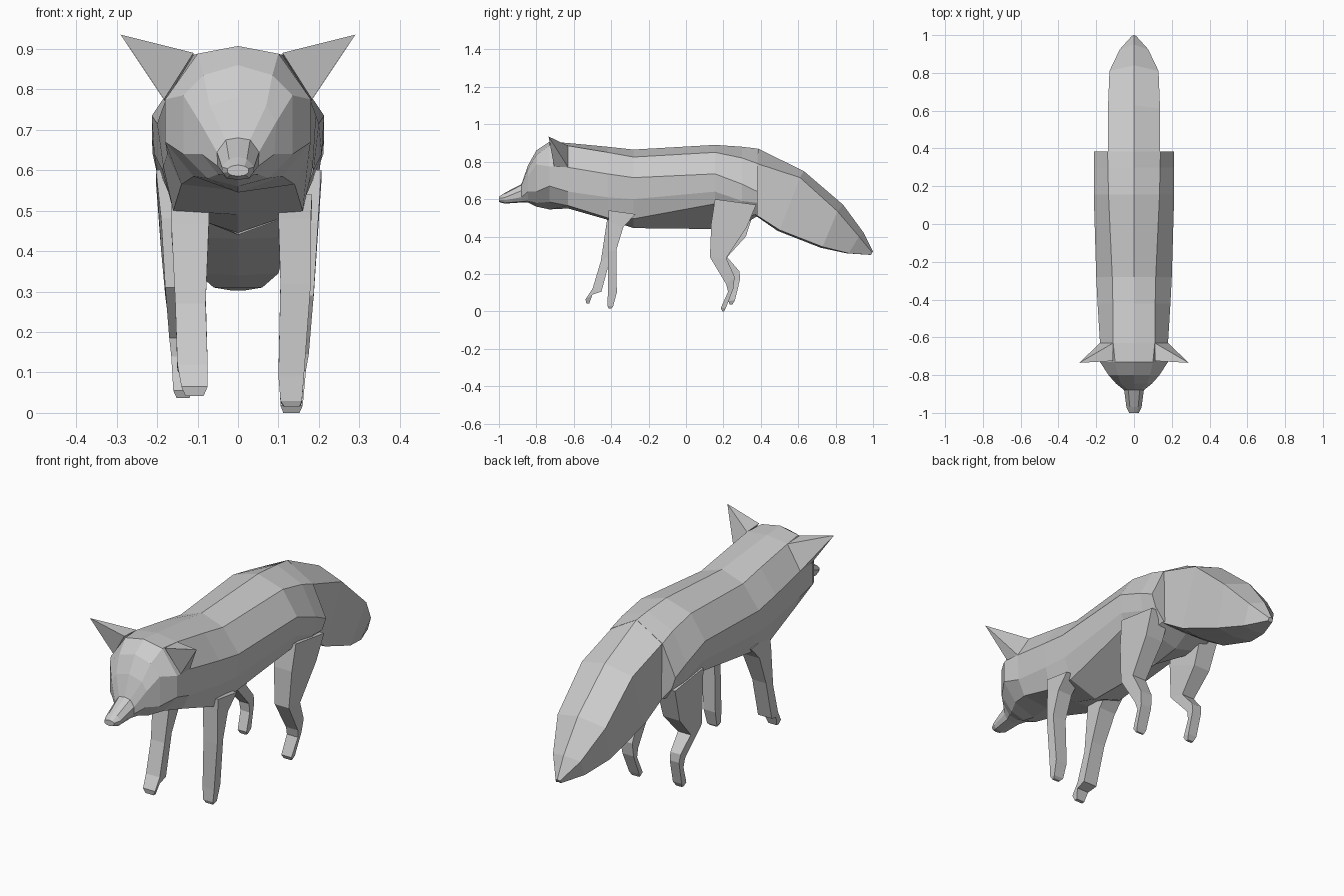
import bpy, bmesh


def make(name, rings):
    """Loft closed rings of 3D points into one flat-shaded object with capped ends."""
    bm = bmesh.new()
    loops = [[bm.verts.new(p) for p in ring] for ring in rings]
    n = len(loops[0])
    for a, b in zip(loops, loops[1:]):
        for i in range(n):
            j = (i + 1) % n
            bm.faces.new((a[i], a[j], b[j], b[i]))
    bm.faces.new(loops[0])
    bm.faces.new(loops[-1])
    bmesh.ops.recalc_face_normals(bm, faces=bm.faces)
    mesh = bpy.data.meshes.new(name)
    bm.to_mesh(mesh)
    bm.free()
    obj = bpy.data.objects.new(name, mesh)
    bpy.context.collection.objects.link(obj)
    return obj


def mirrored(half):
    """Half ring (first and last points on x = 0) to a full ring."""
    return half + [(-x, y, z) for x, y, z in half[-2:0:-1]]


def sections(table):
    """Rows of y, top z, side (x, z) points, bottom z."""
    return [mirrored([(0, y, top)] + [(x, y, z) for x, z in side] + [(0, y, bot)])
            for y, top, side, bot in table]


NECK = (-.63, .90, [(.11, .885), (.18, .77), (.175, .64), (.14, .565)], .55)

# Torso: ridge, shoulder edge, widest line, flank, belly edge
make("torso", sections([
    NECK,
    (-.42, .88, [(.112, .85), (.193, .735), (.185, .61), (.16, .50)], .49),
    (-.28, .865, [(.115, .825), (.2, .715), (.187, .60), (.15, .495)], .445),
    (.155, .89, [(.135, .85), (.213, .735), (.207, .64), (.185, .575)], .44),
    (.30, .88, [(.138, .82), (.213, .68), (.20, .59), (.15, .50)], .46),
    (.383, .87, [(.14, .79), (.211, .64), (.19, .58), (.14, .52)], .51),
]))

# Head: broad cheeks tapering into a small muzzle
make("head", sections([
    NECK,
    (-.73, .907, [(.10, .888), (.18, .775), (.18, .67), (.11, .585)], .545),
    (-.80, .86, [(.085, .835), (.135, .785), (.135, .64), (.075, .58)], .56),
    (-.845, .78, [(.07, .76), (.095, .72), (.09, .64), (.05, .59)], .582),
    (-.88, .68, [(.03, .675), (.052, .645), (.05, .61), (.035, .587)], .582),
    (-.97, .633, [(.022, .628), (.04, .608), (.038, .594), (.028, .58)], .576),
    (-1.0, .613, [(.016, .61), (.026, .604), (.026, .595), (.018, .588)], .585),
]))

# Ears: four-sided pyramids pointing outward
for side, label in ((1, "right"), (-1, "left")):
    base = [(.11, -.63, .885), (.11, -.725, .89), (.183, -.705, .775), (.18, -.63, .77)]
    tip = [(.29, -.735, .935)] * 4
    ear = make("ear_" + label, [[(side * x, y, z) for x, y, z in r] for r in (base, tip)])
    bm = bmesh.new()
    bm.from_mesh(ear.data)
    bmesh.ops.remove_doubles(bm, verts=bm.verts, dist=.0005)
    bmesh.ops.recalc_face_normals(bm, faces=bm.faces)
    bm.to_mesh(ear.data)
    bm.free()

# Tail: deep slanting sections (ridge, upper edge, lower edge, underside)
make("tail", [mirrored(r) for r in (
    [(0, .385, .87), (.138, .38, .79), (.135, .36, .525), (0, .36, .52)],
    [(0, .63, .75), (.138, .61, .715), (.125, .50, .435), (0, .49, .43)],
    [(0, .84, .57), (.13, .81, .535), (.10, .73, .345), (0, .72, .34)],
    [(0, .95, .42), (.075, .925, .40), (.06, .87, .31), (0, .86, .31)],
    [(0, 1.0, .32), (.012, .995, .315), (.012, .99, .302), (0, .985, .302)],
)])


def leg(name, side, rows):
    """Rows of front (y, z), back (y, z), inner x, outer x."""
    make(name, [[(side * a, *f), (side * b, *f), (side * b, *k), (side * a, *k)]
                for f, k, a, b in rows])


# Front legs, caught mid-stride
leg("front_leg_right", 1, [
    ((-.415, .54), (-.27, .52), .10, .183),
    ((-.415, .48), (-.335, .45), .10, .18),
    ((-.418, .32), (-.372, .33), .105, .18),
    ((-.418, .09), (-.37, .10), .10, .163),
    ((-.42, .03), (-.39, .025), .105, .158),
    ((-.413, .014), (-.402, .014), .115, .152),
])
leg("front_leg_left", -1, [
    ((-.415, .54), (-.27, .52), .07, .165),
    ((-.425, .47), (-.335, .45), .072, .165),
    ((-.455, .27), (-.40, .30), .08, .155),
    ((-.50, .12), (-.452, .105), .075, .15),
    ((-.537, .065), (-.50, .09), .075, .14),
    ((-.533, .042), (-.517, .043), .085, .13),
])

# Hind legs: thigh, knee, hock, paw
leg("hind_leg_right", 1, [
    ((.155, .60), (.375, .57), .10, .206),
    ((.135, .47), (.325, .45), .10, .198),
    ((.128, .29), (.215, .285), .11, .187),
    ((.215, .145), (.26, .185), .11, .175),
    ((.225, .105), (.253, .12), .108, .168),
    ((.186, .018), (.213, .018), .105, .16),
    ((.195, 0), (.204, 0), .112, .152),
])
leg("hind_leg_left", -1, [
    ((.155, .60), (.375, .57), .10, .203),
    ((.14, .48), (.32, .40), .10, .19),
    ((.135, .31), (.22, .29), .11, .18),
    ((.25, .185), (.285, .215), .115, .17),
    ((.255, .14), (.29, .175), .115, .165),
    ((.226, .055), (.262, .06), .112, .16),
    ((.234, .037), (.248, .037), .12, .152),
])
